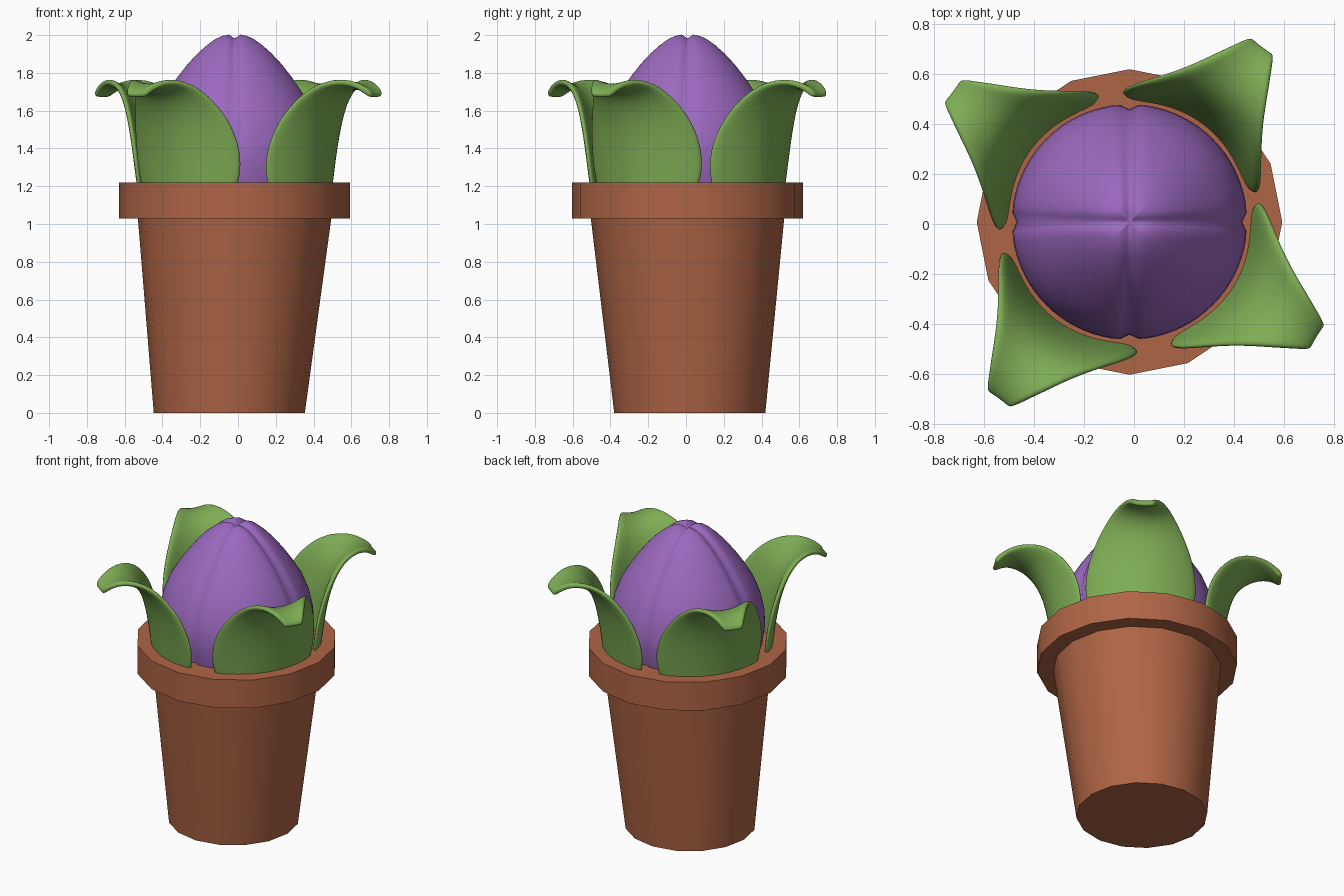
import bpy, bmesh, math
from mathutils import Vector

if "Cube" in bpy.data.objects:
    bpy.data.objects.remove(bpy.data.objects["Cube"])

CX, CY = -0.018, 0.008  # plant axis


def material(name, rgb):
    m = bpy.data.materials.new(name)
    m.diffuse_color = (*rgb, 1)
    m.use_nodes = True
    m.node_tree.nodes["Principled BSDF"].inputs["Base Color"].default_value = m.diffuse_color
    return m


def finish(name, bm, mat, mods=(), angle=30):
    bmesh.ops.recalc_face_normals(bm, faces=bm.faces)
    me = bpy.data.meshes.new(name)
    bm.to_mesh(me)
    bm.free()
    me.materials.append(mat)
    ob = bpy.data.objects.new(name, me)
    bpy.context.collection.objects.link(ob)
    for kind, props in mods:
        mod = ob.modifiers.new(kind.title(), kind)
        for k, v in props.items():
            setattr(mod, k, v)
    bpy.ops.object.select_all(action='DESELECT')
    ob.select_set(True)
    bpy.context.view_layer.objects.active = ob
    bpy.ops.object.shade_smooth_by_angle(angle=math.radians(angle))
    return ob


def bridge(bm, rows, closed):
    n = len(rows[0])
    for a, b in zip(rows, rows[1:]):
        for i in range(n if closed else n - 1):
            j = (i + 1) % n
            bm.faces.new((a[i], a[j], b[j], b[i]))


clay = material("clay", (0.43, 0.13, 0.06))
purple = material("purple", (0.33, 0.14, 0.52))
green = material("green", (0.21, 0.42, 0.09))

# Pot: 16-sided, base slightly off the axis (radius, z, centre x, centre y)
bm = bmesh.new()
rows = []
for r, z, cx, cy in [(0.40, 0, -0.046, 0.02), (0.512, 1.03, CX, CY),
                     (0.612, 1.03, CX, CY), (0.612, 1.22, CX, CY)]:
    rows.append([bm.verts.new((cx + r * math.cos(i * math.tau / 16),
                               cy + r * math.sin(i * math.tau / 16), z)) for i in range(16)])
bridge(bm, rows, True)
bm.faces.new(rows[0])
bm.faces.new(rows[-1])
finish("pot", bm, clay)

# Flower bud: lathed egg with four pressed-in seams
profile = [(0.43, 1.12), (0.455, 1.22), (0.472, 1.33), (0.468, 1.42), (0.447, 1.52),
           (0.408, 1.62), (0.36, 1.70), (0.305, 1.78), (0.25, 1.85), (0.20, 1.905),
           (0.15, 1.95), (0.11, 1.98), (0.075, 1.997), (0.045, 2.005), (0.02, 2.003)]
bm = bmesh.new()
rows = []
for r, z in profile:
    out = Vector((r, max(0, z - 1.35))).normalized()
    row = []
    for i in range(80):
        a = i * math.tau / 80
        d = abs((a + math.pi / 4) % (math.pi / 2) - math.pi / 4) * r
        g = 0.02 * math.exp(-(d / 0.024) ** 2)
        rr = max(r - g * out.x, r * 0.5)
        row.append(bm.verts.new((CX + rr * math.cos(a), CY + rr * math.sin(a), z - g * out.y)))
    rows.append(row)
bridge(bm, rows, True)
tip = bm.verts.new((CX, CY, 1.982))
for i in range(80):
    bm.faces.new((rows[-1][i], rows[-1][(i + 1) % 80], tip))
bm.faces.new(rows[0])
finish("flower_bud", bm, purple, angle=60)

# Leaves: cupped blades along a spine (radius, z, half width, cup depth)
spine = [(0.50, 1.12, 0.29, 0.10), (0.515, 1.24, 0.335, 0.125), (0.53, 1.36, 0.345, 0.13),
         (0.555, 1.50, 0.32, 0.11), (0.595, 1.62, 0.26, 0.075), (0.66, 1.705, 0.19, 0.05),
         (0.76, 1.735, 0.125, 0.03), (0.84, 1.71, 0.08, 0.012), (0.878, 1.675, 0.058, 0.004)]


def leaf(name, degrees):
    a = math.radians(degrees)
    u = Vector((math.cos(a), math.sin(a), 0))
    v = Vector((-u.y, u.x, 0))
    up = Vector((0, 0, 1))
    bm = bmesh.new()
    rows = []
    for k, (r, z, w, cup) in enumerate(spine):
        p, q = spine[max(k - 1, 0)], spine[min(k + 1, len(spine) - 1)]
        t = Vector((q[0] - p[0], q[1] - p[1])).normalized()
        n = u * -t.y + up * t.x
        base = Vector((CX, CY, z)) + u * r
        rows.append([bm.verts.new(base + v * (w * s / 3) + n * (cup * (s / 3) ** 2))
                     for s in range(-3, 4)])
    bridge(bm, rows, False)
    finish(name, bm, green, [("SOLIDIFY", dict(thickness=0.035, offset=0)),
                             ("SUBSURF", dict(levels=2, render_levels=2))], 60)


for k, deg in enumerate((53, 143.5, 233.5, 328.5)):
    leaf(f"leaf_{k + 1}", deg)
